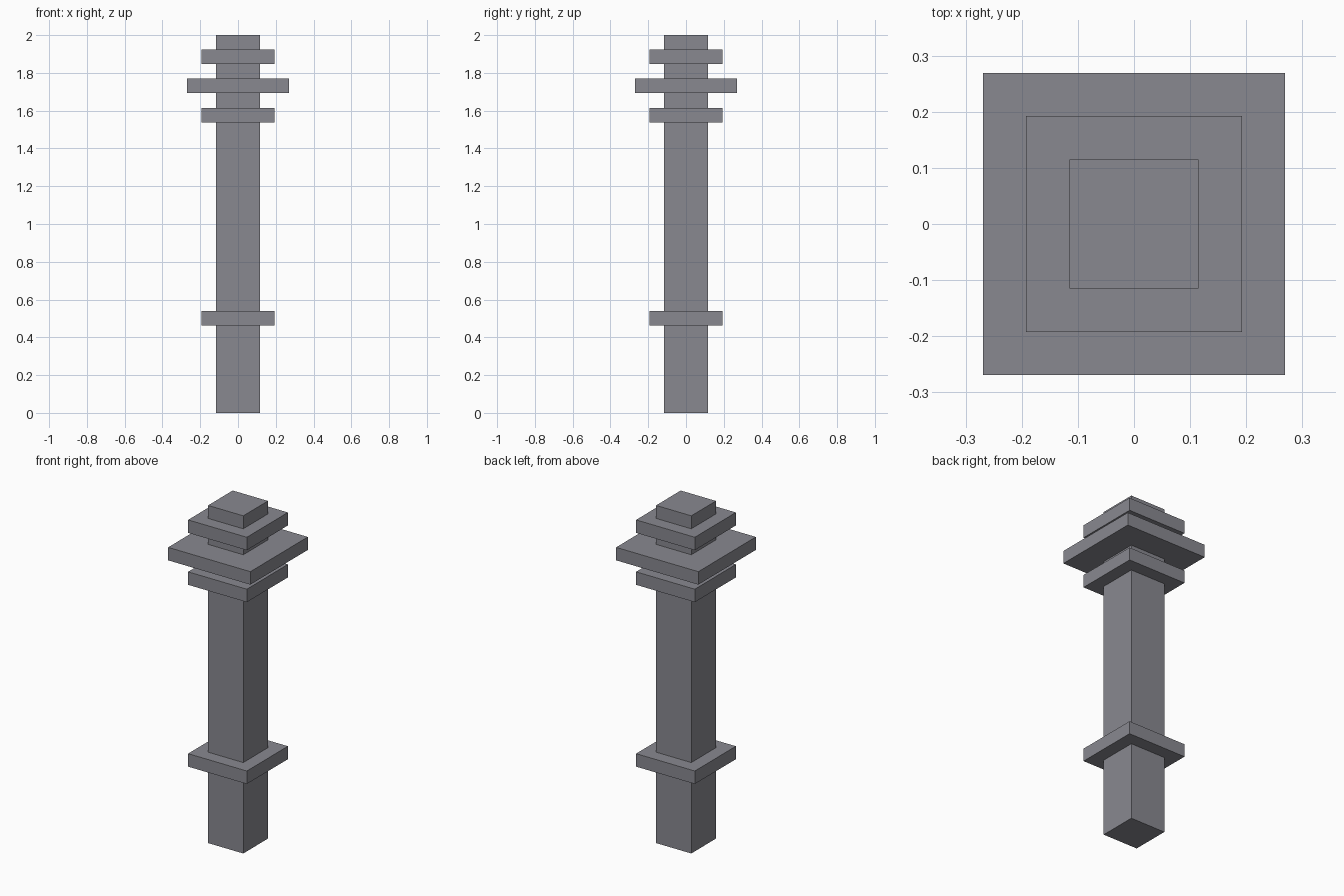
import bpy

if "Cube" in bpy.data.objects:
    bpy.data.objects.remove(bpy.data.objects["Cube"], do_unlink=True)

U = 1 / 13  # building unit: the post is 26 units tall

stone = bpy.data.materials.new("grey_stone")
stone.use_nodes = True
colour = (0.25, 0.25, 0.28, 1)
stone.diffuse_color = colour
bsdf = next(n for n in stone.node_tree.nodes if n.type == "BSDF_PRINCIPLED")
bsdf.inputs["Base Color"].default_value = colour
bsdf.inputs["Roughness"].default_value = 0.8


def block(name, width, bottom, top):
    """Square block centred on the z axis, sized in building units."""
    bpy.ops.mesh.primitive_cube_add(size=1, location=(0, 0, (bottom + top) / 2 * U))
    obj = bpy.context.object
    obj.name = name
    obj.scale = (width * U, width * U, (top - bottom) * U)
    bpy.ops.object.transform_apply(location=False, rotation=False, scale=True)
    obj.data.materials.append(stone)


# Post running the full height
block("shaft", 3, 0, 26)

# Square collars around the post
block("lower_collar", 5, 6, 7)
block("neck_collar", 5, 20, 21)
block("wide_collar", 7, 22, 23)
block("upper_collar", 5, 24, 25)
